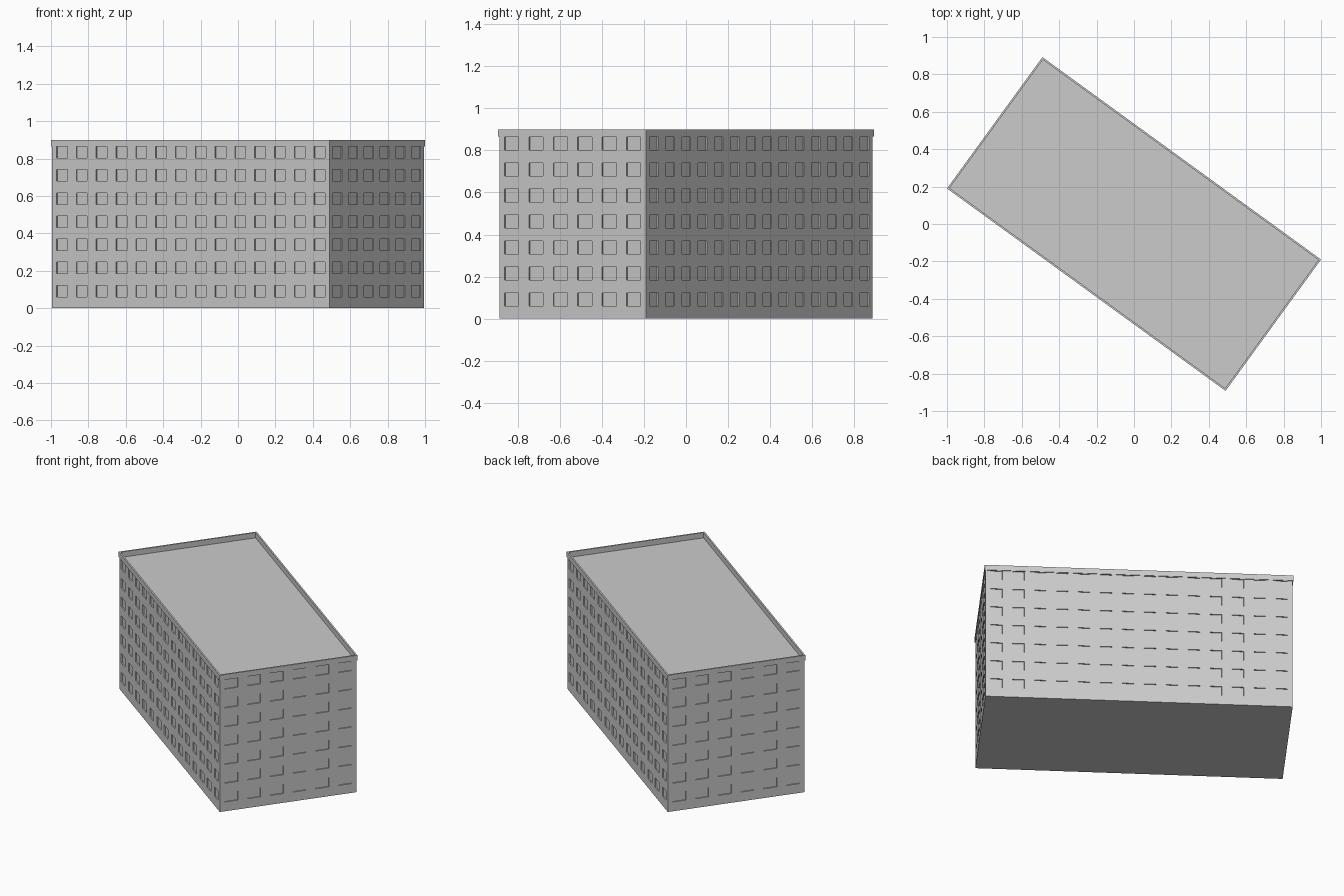
import bpy, bmesh, math
from mathutils import Vector

cube = bpy.data.objects.get("Cube")
if cube:
    bpy.data.objects.remove(cube, do_unlink=True)

# Single wall colour
grey = bpy.data.materials.new("light_grey")
grey.use_nodes = True
grey.diffuse_color = (0.6, 0.6, 0.6, 1)
grey.node_tree.nodes["Principled BSDF"].inputs["Base Color"].default_value = (0.6, 0.6, 0.6, 1)

TURN = math.radians(-36)
LENGTH, WIDTH = 1.833, 0.860      # wall block
ROOF, TOP = 0.865, 0.90
LIP, RIM = 0.004, 0.010           # parapet overhang and thickness
FLOORS, SILL, WINDOW_H = 7, 0.061, 0.0615
MARGIN, RECESS = 0.030, 0.007


def make_object(name, bm):
    mesh = bpy.data.meshes.new(name)
    bm.to_mesh(mesh)
    bm.free()
    mesh.materials.append(grey)
    obj = bpy.data.objects.new(name, mesh)
    obj.rotation_euler.z = TURN
    bpy.context.collection.objects.link(obj)
    return obj


def rectangle(length, width, z):
    """Corners, counter-clockwise from above."""
    return [Vector((sx * length / 2, sy * width / 2, z))
            for sx, sy in ((-1, -1), (1, -1), (1, 1), (-1, 1))]


def add_wall(bm, start, end, columns):
    """Wall grid whose window cells are pushed inward."""
    span = end - start
    bay, storey = span.length / columns, ROOF / FLOORS
    along = span.normalized()
    us, zs = [0], [0]
    for i in range(columns):
        us += [i * bay + MARGIN, (i + 1) * bay - MARGIN]
    for k in range(FLOORS):
        zs += [k * storey + SILL, k * storey + SILL + WINDOW_H]
    us.append(span.length)
    zs.append(ROOF)
    grid = [[bm.verts.new(start + along * u + Vector((0, 0, z))) for u in us] for z in zs]
    windows = []
    for r in range(len(zs) - 1):
        for c in range(len(us) - 1):
            face = bm.faces.new((grid[r][c], grid[r][c + 1], grid[r + 1][c + 1], grid[r + 1][c]))
            if r % 2 and c % 2:
                windows.append(face)
    inward = Vector((-along.y, along.x, 0)) * RECESS
    panes = bmesh.ops.extrude_discrete_faces(bm, faces=windows)["faces"]
    bmesh.ops.translate(bm, vec=inward, verts=list({v for f in panes for v in f.verts}))


# Four window walls, floor and flat roof
bm = bmesh.new()
base = rectangle(LENGTH, WIDTH, 0)
for i, columns in enumerate((14, 6, 14, 6)):
    add_wall(bm, base[i], base[(i + 1) % 4], columns)
bm.faces.new([bm.verts.new(p) for p in reversed(base)])
bm.faces.new([bm.verts.new(p) for p in rectangle(LENGTH, WIDTH, ROOF)])
bmesh.ops.remove_doubles(bm, verts=bm.verts, dist=0.0001)
make_object("building_walls", bm)

# Thin parapet around the roof edge
bm = bmesh.new()
outer = (LENGTH + 2 * LIP, WIDTH + 2 * LIP)
inner = (outer[0] - 2 * RIM, outer[1] - 2 * RIM)
loops = [[bm.verts.new(p) for p in rectangle(*size, z)]
         for size, z in ((outer, ROOF), (outer, TOP), (inner, TOP), (inner, ROOF))]
for a, b in zip(loops, loops[1:] + loops[:1]):
    for i in range(4):
        j = (i + 1) % 4
        bm.faces.new((a[i], a[j], b[j], b[i]))
bmesh.ops.recalc_face_normals(bm, faces=bm.faces)
make_object("roof_parapet", bm)
